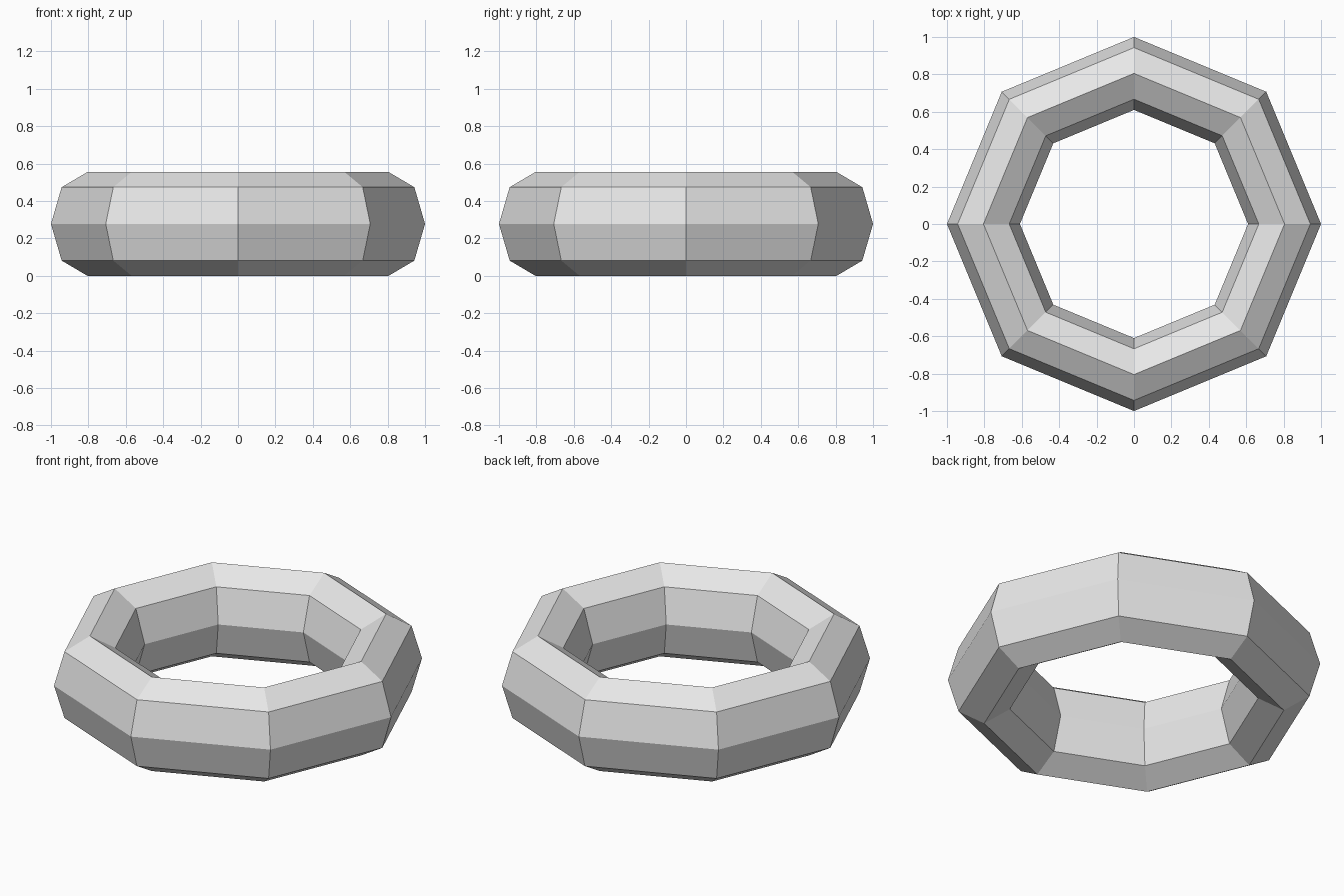
import bpy

cube = bpy.data.objects.get("Cube")
if cube:
    bpy.data.objects.remove(cube, do_unlink=True)

MAJOR, MINOR, HEIGHT = 0.805, 0.195, 0.555

# Plain grey surface
grey = bpy.data.materials.new("light_grey")
grey.use_nodes = True
colour = (0.8, 0.8, 0.8, 1)
grey.diffuse_color = colour
grey.node_tree.nodes["Principled BSDF"].inputs["Base Color"].default_value = colour

# Eight-sided ring with an eight-sided section, stretched upward
bpy.ops.mesh.primitive_torus_add(
    major_segments=8, minor_segments=8,
    major_radius=MAJOR, minor_radius=MINOR,
    location=(0, 0, HEIGHT / 2))
ring = bpy.context.object
ring.name = "ring"
ring.scale.z = HEIGHT / (2 * MINOR)
bpy.ops.object.transform_apply(location=False, rotation=False, scale=True)
bpy.ops.object.shade_flat()
ring.data.materials.append(grey)
